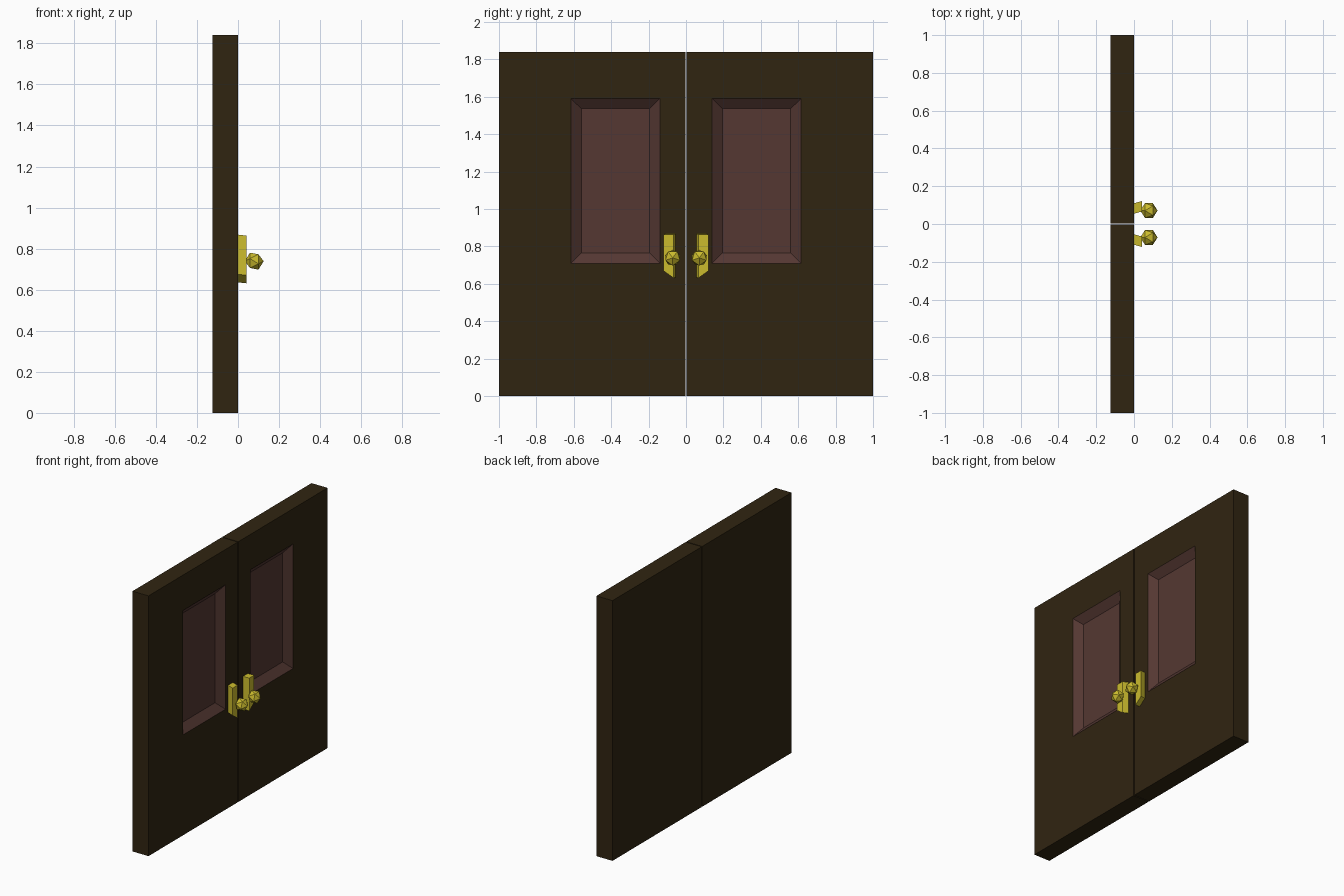
import bpy, bmesh, math
from mathutils import Matrix

if "Cube" in bpy.data.objects:
    bpy.data.objects.remove(bpy.data.objects["Cube"])


def material(name, color):
    m = bpy.data.materials.new(name)
    m.diffuse_color = (*color, 1)
    m.use_nodes = True
    m.node_tree.nodes["Principled BSDF"].inputs["Base Color"].default_value = m.diffuse_color
    return m


WOOD = material("dark wood", (0.030, 0.018, 0.0056))
PANEL = material("red brown panel", (0.089, 0.039, 0.032))
BRASS = material("brass yellow", (0.60, 0.50, 0.027))


def finish(bm, name, mats):
    bmesh.ops.recalc_face_normals(bm, faces=bm.faces)
    me = bpy.data.meshes.new(name)
    bm.to_mesh(me)
    bm.free()
    for m in mats:
        me.materials.append(m)
    ob = bpy.data.objects.new(name, me)
    bpy.context.collection.objects.link(ob)
    return ob


def loft(bm, rings, panel_from=99):
    """Skin a stack of point rings, capping both ends."""
    loops = [[bm.verts.new(p) for p in r] for r in rings]
    bm.faces.new(loops[0])
    n = len(loops[0])
    for k, (a, b) in enumerate(zip(loops, loops[1:])):
        for i in range(n):
            j = (i + 1) % n
            f = bm.faces.new((a[i], a[j], b[j], b[i]))
            f.material_index = int(k >= panel_from)
    f = bm.faces.new(loops[-1])
    f.material_index = int(panel_from < 99)


def rect(x, y0, y1, z0, z1):
    return [(x, y0, z0), (x, y1, z0), (x, y1, z1), (x, y0, z1)]


for side, s in (("left", -1), ("right", 1)):
    # door leaf with a bevelled recessed panel on its +x face
    bm = bmesh.new()
    loft(bm, [rect(-0.125, s * 0.003, s, 0, 1.84),
              rect(0, s * 0.003, s, 0, 1.84),
              rect(0, s * 0.14, s * 0.615, 0.71, 1.59),
              rect(-0.043, s * 0.195, s * 0.56, 0.766, 1.537)], panel_from=2)
    finish(bm, side + "_door_leaf", [WOOD, PANEL])

    # slanted handle plate
    bm = bmesh.new()
    loft(bm, [[(x, s * (y + dy), z + dz) for y, z in
               ((0.055, 0.868), (0.110, 0.868), (0.110, 0.675), (0.055, 0.636))]
              for x, dy, dz in ((0, 0, 0), (0.042, 0.011, -0.005))])
    finish(bm, side + "_handle_plate", [BRASS])

    # faceted knob
    bm = bmesh.new()
    bmesh.ops.create_icosphere(
        bm, subdivisions=1, radius=0.046,
        matrix=Matrix.Translation((0.079, s * 0.071, 0.739))
        @ Matrix.Rotation(math.radians(90), 4, 'Y'))
    finish(bm, side + "_knob", [BRASS])
